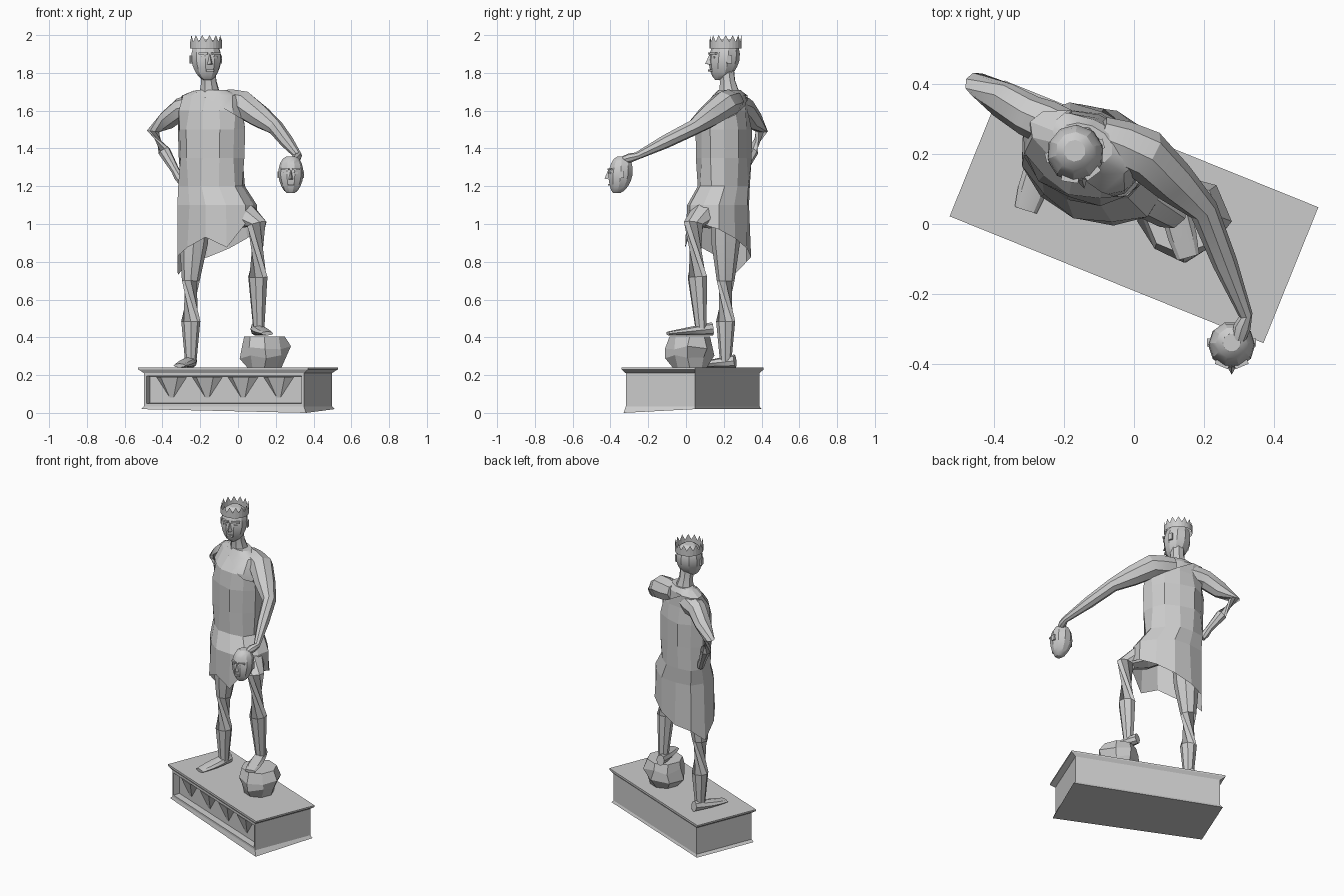
import bpy, bmesh, math, random
from mathutils import Vector, Matrix, Quaternion

random.seed(4)
if "Cube" in bpy.data.objects:
    bpy.data.objects.remove(bpy.data.objects["Cube"])

GREY = (0.6, 0.6, 0.6, 1)
stone = bpy.data.materials.new("grey_stone")
stone.use_nodes = True
stone.diffuse_color = GREY
stone.node_tree.nodes["Principled BSDF"].inputs["Base Color"].default_value = GREY

UP = Vector((0, 0, 1))
TURN = Quaternion(UP, math.radians(-22))
STRAIGHT = Quaternion()


def finish(name, mesh_data, smooth=False):
    bmesh.ops.recalc_face_normals(mesh_data, faces=mesh_data.faces)
    mesh = bpy.data.meshes.new(name)
    mesh_data.to_mesh(mesh)
    mesh_data.free()
    mesh.materials.append(stone)
    part = bpy.data.objects.new(name, mesh)
    bpy.context.collection.objects.link(part)
    if smooth:
        bpy.ops.object.select_all(action='DESELECT')
        part.select_set(True)
        bpy.context.view_layer.objects.active = part
        bpy.ops.object.shade_smooth_by_angle(angle=math.radians(25))


def oval(centre, width, depth, rotation=STRAIGHT, sides=8):
    angles = [math.tau * step / sides for step in range(sides)]
    return [Vector(centre) + rotation @ Vector((width * math.cos(a), depth * math.sin(a), 0))
            for a in angles]


def skin(rings, capped=True):
    """Bridge a list of point rings into one surface."""
    mesh_data = bmesh.new()
    rows = [[mesh_data.verts.new(point) for point in ring] for ring in rings]
    for low, high in zip(rows, rows[1:]):
        for i in range(len(low)):
            mesh_data.faces.new((low[i - 1], low[i], high[i], high[i - 1]))
    if capped:
        mesh_data.faces.new(rows[0])
        mesh_data.faces.new(rows[-1])
    return mesh_data


def hull(name, points):
    mesh_data = bmesh.new()
    for point in points:
        mesh_data.verts.new(point)
    bmesh.ops.convex_hull(mesh_data, input=mesh_data.verts)
    finish(name, mesh_data)


def tube(name, centres, widths, heights):
    rings = []
    for i, centre in enumerate(centres):
        along = centres[min(i + 1, len(centres) - 1)] - centres[max(i - 1, 0)]
        rings.append(oval(centre, widths[i], heights[i], along.to_track_quat('Z', 'Y')))
    finish(name, skin(rings), smooth=True)


def limb(name, *joints, muscle=0.005):
    """Round limb through (x, y, z, radius) joints, fuller between them."""
    stations = [Vector(joints[0])]
    for start, end in zip(joints, joints[1:]):
        middle = Vector(start).lerp(Vector(end), 0.5)
        middle.w += muscle
        stations += [middle, Vector(end)]
    radii = [station.w for station in stations]
    tube(name, [station.xyz for station in stations], radii, radii)


def foot(name, heel, toe):
    """Tapering foot: high at the ankle, flat and wide towards the toe."""
    steps = [step / 4 for step in range(5)]
    heights = [0.035 * (1 - 0.7 * t) for t in steps]
    widths = [0.025 + 0.018 * math.sin(math.pi * t * 0.85) for t in steps]
    centres = [Vector(heel).lerp(Vector(toe), t) + UP * h for t, h in zip(steps, heights)]
    tube(name, centres, widths, heights)


def build_head(prefix, centre, width, height, rotation):
    """Egg-shaped head whose chin narrows and reaches forward."""
    def place(x, y, z):
        return Vector(centre) + rotation @ Vector((x * width, y * width, z * height))

    rings = []
    for step in range(9):
        t = step / 8
        angle = math.pi * (0.08 + 0.84 * t)
        radius = width / 2 * math.sin(angle) ** 0.7 * min(1, 0.75 + t / 2)
        middle = place(0, -0.2 * (1 - t) ** 2, -math.cos(angle) / 2)
        rings.append(oval(middle, radius, radius, rotation, sides=10))
    finish(prefix + "_skull", skin(rings), smooth=True)

    def plate(name, spot, size, yaw=0):
        mesh_data = bmesh.new()
        scale = Matrix.Diagonal((*[s * width for s in size], 1))
        spin = (rotation @ Quaternion(UP, yaw)).to_matrix().to_4x4()
        bmesh.ops.create_cube(mesh_data, size=1,
                              matrix=Matrix.Translation(place(*spot)) @ spin @ scale)
        finish(prefix + name, mesh_data)

    hull(prefix + "_nose", [place(*p) for p in (
        (-0.1, -0.5, -0.12), (0.1, -0.5, -0.12), (0, -0.68, -0.1), (0, -0.52, 0.15), (0, -0.3, 0))])
    plate("_lips", (0, -0.5, -0.26), (0.24, 0.1, 0.07))
    for side in (-1, 1):
        plate("_brow", (side * 0.2, -0.45, 0.15), (0.3, 0.12, 0.07), side * 0.4)
        plate("_eye", (side * 0.2, -0.47, 0.05), (0.16, 0.06, 0.06), side * 0.4)
        plate("_ear", (side * 0.48, 0, 0), (0.08, 0.17, 0.26))


# Plinth: moulded block with a recessed front panel
def on_plinth(x, y, z):
    return TURN @ Vector((x * 0.485, y * 0.21, 0)) + Vector((0, 0.035, z))


def slab(z, scale):
    return [on_plinth(x * scale, y * scale, z) for x, y in ((-1, -1), (1, -1), (1, 1), (-1, 1))]


base = slab(0.02, 0.97)
base[1].z = 0
plinth = skin([base, slab(0.035, 0.94), slab(0.21, 0.94), slab(0.23, 1), slab(0.24, 1)])
plinth.normal_update()
outward = TURN @ Vector((0, -1, 0))
panel = [f for f in plinth.faces if f.normal.dot(outward) > 0.99 and f.calc_area() > 0.1]
bmesh.ops.inset_region(plinth, faces=panel, thickness=0.02)
bmesh.ops.inset_region(plinth, faces=panel, thickness=0.004, depth=-0.04)
finish("plinth", plinth)

# Row of hanging wedges in the panel
for count in range(4):
    left = -0.85 + 0.42 * count
    top = [on_plinth(left + shift, depth, 0.19)
           for shift, depth in ((0, -0.7), (0.4, -0.7), (0.1, -0.92), (0.3, -0.92))]
    hull("panel_wedge", top + [on_plinth(left + 0.2, -0.7, 0.05)])

# Boulder under the raised foot
boulder = []
for step in range(4):
    radius = 0.09 + 0.04 * math.sin(step * 0.9)
    ring = oval((0.14, 0.02, 0.24 + step * 0.055), radius, radius)
    if step in (1, 2):
        for point in ring:
            point += Vector([random.uniform(-0.015, 0.015) for axis in range(3)])
    boulder.append(ring)
finish("boulder", skin(boulder))

# Legs and feet
limb("right_leg", (-0.25, 0.21, 0.27, 0.03), (-0.25, 0.21, 0.7, 0.047),
     (-0.22, 0.21, 1.1, 0.08), muscle=0.012)
limb("left_leg", (0.11, 0.08, 0.44, 0.03), (0.1, 0.04, 1, 0.055),
     (-0.06, 0.17, 1.1, 0.09), muscle=0.01)
foot("right_foot", (-0.24, 0.26, 0.24), (-0.31, 0.04, 0.24))
foot("left_foot", (0.09, 0.14, 0.41), (0.155, -0.095, 0.41))

# Shared body profile: height, half width, half depth
BODY = ((1, 0.225, 0.165), (1.1, 0.215, 0.16), (1.2, 0.18, 0.135), (1.35, 0.18, 0.135),
        (1.5, 0.185, 0.135), (1.6, 0.18, 0.12), (1.68, 0.17, 0.08), (1.71, 0.09, 0.06))


def body_ring(z, width, depth, scale=1.0):
    stride = 0.03 if z < 1.15 else 0
    lift = 0.03 if z > 1.65 else 0
    return oval((stride - 0.14, 0.2 - stride + lift, z), width * scale, depth * scale,
                TURN, sides=12)


# Bare torso, neck, head
finish("torso", skin([body_ring(*row, scale=0.92) for row in BODY[2:]]), smooth=True)
limb("neck", (-0.15, 0.23, 1.68, 0.06), (-0.16, 0.21, 1.83, 0.045), muscle=-0.01)
build_head("head", (-0.17, 0.21, 1.87), 0.165, 0.22, Quaternion(UP, 0.25))

# Spiked crown: open band with a zigzag rim
crown = [oval((-0.17, 0.21, z), 0.085, 0.085, sides=28) for z in (1.93, 1.965)]
for point in crown[1][::2]:
    point.z += 0.035
finish("crown", skin(crown, capped=False))

# Tunic: pleated shell, slanted neckline, hem dropping to the right
rings = [body_ring(*row) for row in BODY]
for i, point in enumerate(rings[0]):
    angle = math.tau * i / 12
    tip = {6: 0.07, 10: 0.1}.get(i, 0)
    point.z = 0.9 + 0.1 * math.cos(angle) - 0.03 * math.sin(angle) - tip
for row, ring in enumerate(rings[1:-2]):
    middle = sum(ring, Vector()) / len(ring)
    for i, point in enumerate(ring):
        pleat = 1.04 if (i + row // 2) % 2 else 0.97
        ring[i] = middle.lerp(point, pleat)
tunic = skin(rings, capped=False)
bmesh.ops.bisect_plane(tunic, geom=tunic.verts[:] + tunic.edges[:] + tunic.faces[:],
                       plane_co=(0, 0.1, 1.57), plane_no=(0.5, 0, 0.85), clear_outer=True)
finish("tunic", tunic)

# Arms: the left reaches forward, the right rests on the hip
limb("left_arm", (-0.1, 0.25, 1.65, 0.06), (0.03, 0.2, 1.63, 0.075), (0.2, 0.04, 1.51, 0.042),
     (0.32, -0.26, 1.36, 0.02), (0.3, -0.33, 1.34, 0.02))
limb("right_arm", (-0.2, 0.27, 1.63, 0.06), (-0.3, 0.31, 1.61, 0.06), (-0.45, 0.4, 1.49, 0.035),
     (-0.33, 0.3, 1.28, 0.022), (-0.3, 0.28, 1.22, 0.018))

# Carried head
build_head("carried_head", (0.28, -0.34, 1.26), 0.135, 0.2, STRAIGHT)
